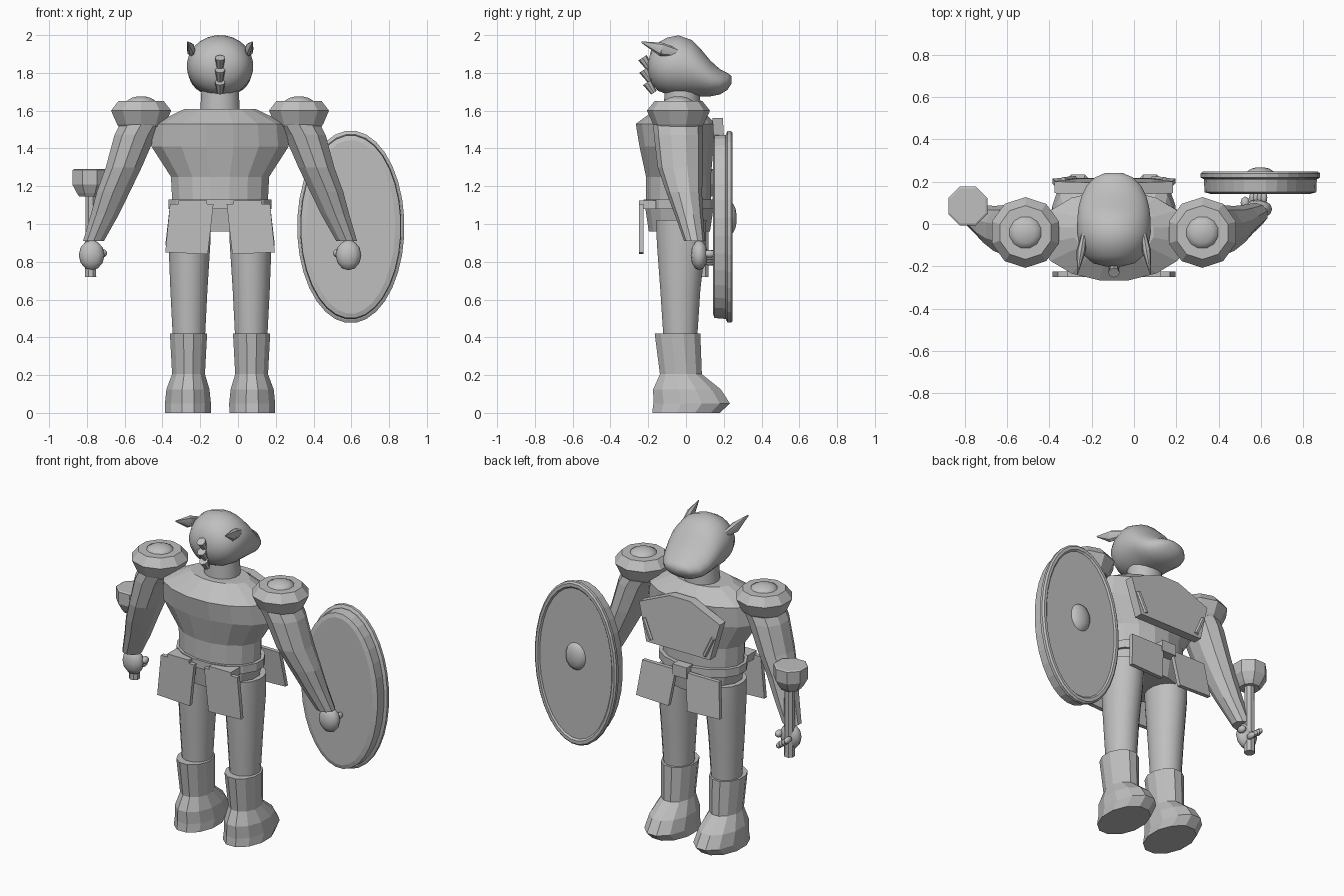
import bpy, bmesh, math
from mathutils import Vector, Matrix

if "Cube" in bpy.data.objects:
    bpy.data.objects.remove(bpy.data.objects["Cube"])

CX = -0.095  # body centre line
grey = bpy.data.materials.new("plain grey")
grey.diffuse_color = (0.52, 0.52, 0.52, 1)
grey.use_nodes = True
grey.node_tree.nodes["Principled BSDF"].inputs["Base Color"].default_value = grey.diffuse_color


def finish(name, bm, smooth=None):
    bmesh.ops.remove_doubles(bm, verts=bm.verts, dist=1e-5)
    bmesh.ops.recalc_face_normals(bm, faces=bm.faces)
    me = bpy.data.meshes.new(name)
    bm.to_mesh(me)
    bm.free()
    me.materials.append(grey)
    ob = bpy.data.objects.new(name, me)
    bpy.context.collection.objects.link(ob)
    if smooth:
        bpy.ops.object.select_all(action='DESELECT')
        ob.select_set(True)
        bpy.context.view_layer.objects.active = ob
        bpy.ops.object.shade_smooth_by_angle(angle=math.radians(smooth))
    return ob


def loft(name, rings, n=12, axis='Z', smooth=None):
    """Ellipse rings (a, b, height, ra, rb) skinned along z, or along y with (x, z, y, rx, rz)."""
    bm = bmesh.new()
    loops = []
    for a, b, h, ra, rb in rings:
        loop = []
        for i in range(n):
            t = 2 * math.pi * (i + 0.5) / n
            p, q = a + ra * math.cos(t), b + rb * math.sin(t)
            loop.append(bm.verts.new((p, q, h) if axis == 'Z' else (p, h, q)))
        loops.append(loop)
    for l0, l1 in zip(loops, loops[1:]):
        for i in range(n):
            j = (i + 1) % n
            bm.faces.new((l0[i], l0[j], l1[j], l1[i]))
    bm.faces.new(loops[0])
    bm.faces.new(loops[-1])
    return finish(name, bm, smooth)


def slab(name, pts, y0, y1, lean=0.0):
    """Outline in x, z given thickness along y; lean shifts y per unit of height."""
    bm = bmesh.new()
    zt = max(z for x, z in pts)
    a = [bm.verts.new((x, y0 + lean * (zt - z), z)) for x, z in pts]
    b = [bm.verts.new((x, y1 + lean * (zt - z), z)) for x, z in pts]
    bm.faces.new(a)
    bm.faces.new(b)
    for i in range(len(pts)):
        j = (i + 1) % len(pts)
        bm.faces.new((a[i], a[j], b[j], b[i]))
    return finish(name, bm)


def ball(name, loc, size, seg=12):
    bm = bmesh.new()
    m = Matrix.Translation(loc) @ Matrix.Diagonal((*size, 1))
    bmesh.ops.create_uvsphere(bm, u_segments=seg, v_segments=max(6, seg // 2), radius=1, matrix=m)
    return finish(name, bm, 60)


def spike(name, p0, p1, r0, r1, n=8, flat=1.0):
    p0, p1 = Vector(p0), Vector(p1)
    d = p1 - p0
    m = Matrix.Translation((p0 + p1) / 2) @ d.to_track_quat('Z', 'Y').to_matrix().to_4x4()
    bm = bmesh.new()
    bmesh.ops.create_cone(bm, cap_ends=True, segments=n, radius1=r0, radius2=r1,
                          depth=d.length, matrix=m @ Matrix.Diagonal((flat, 1, 1, 1)))
    return finish(name, bm, 40)


# Torso, belt and hips
loft("torso", [(CX, -.04, 1.06, .255, .175), (CX, -.04, 1.25, .265, .175), (CX, -.05, 1.41, .37, .20),
               (CX, -.055, 1.53, .36, .215), (CX, -.04, 1.61, .19, .12)], 16)
loft("hips", [(CX, -.035, .96, .235, .165), (CX, -.035, 1.09, .265, .185)], 16)
loft("belt", [(CX, -.035, 1.08, .278, .195), (CX, -.035, 1.13, .278, .195)], 16)
slab("belt_buckle", [(CX - .05, 1.07), (CX + .05, 1.07), (CX + .05, 1.14), (CX - .05, 1.14)], .14, .20)
loft("neck", [(CX, -.02, 1.58, .108, .1), (CX, -.02, 1.72, .1, .095)], 16, smooth=40)

# Head with a long snout towards +y
head = [(-.2, 1.80, 1.86, .04), (-.185, 1.75, 1.92, .10), (-.15, 1.705, 1.96, .14), (-.10, 1.685, 1.988, .165),
        (-.04, 1.675, 2.0, .176), (.03, 1.675, 1.975, .174), (.08, 1.675, 1.925, .168), (.13, 1.675, 1.865, .155),
        (.18, 1.685, 1.82, .13), (.22, 1.71, 1.80, .09), (.242, 1.745, 1.782, .04)]
loft("head", [(CX, (a + b) / 2, y, r, (b - a) / 2) for y, a, b, r in head], 24, 'Y', 60)

# Braid of three beads down the back of the head
for i, (y, z) in enumerate([(-.205, 1.85), (-.2, 1.785), (-.18, 1.72)]):
    spike(f"braid_bead_{i}", (CX, y + .01, z - .025), (CX, y - .025, z + .03), .017, .027, 8)

# Chest plate
slab("chest_plate", [(CX - .22, 1.24), (CX + .22, 1.24), (CX + .28, 1.47), (CX + .07, 1.56),
                     (CX - .07, 1.56), (CX - .28, 1.47)], .14, .195, .06)

for s, side in ((-1, "left"), (1, "right")):
    def X(v):
        return CX + s * v

    # Ear: wide in the middle, pointing backwards
    spike(f"{side}_ear_root", (X(.14), -.04, 1.905), (X(.155), -.13, 1.925), .02, .036, 8, .6)
    spike(f"{side}_ear_tip", (X(.155), -.13, 1.925), (X(.172), -.235, 1.963), .036, .004, 8, .6)

    # Shoulder pad
    loft(f"{side}_shoulder_pad", [(X(.418), -.04, z, r, r) for z, r in
                                  ((1.515, .125), (1.53, .135), (1.6, .167), (1.65, .127))], 10)
    loft(f"{side}_shoulder_knob", [(X(.418), -.04, z, r, r) for z, r in
                                   ((1.64, .08), (1.655, .075), (1.668, .05), (1.676, .02))], 12, smooth=60)

    # Arm and hand
    loft(f"{side}_arm", [(X(.40), -.045, 1.56, .12, .13), (X(.45), -.04, 1.47, .115, .13),
                         (X(.51), -.03, 1.3, .1, .12), (X(.565), -.01, 1.17, .092, .095),
                         (X(.61), .015, 1.05, .078, .075), (X(.67), .045, .91, .058, .055)], 10)
    ball(f"{side}_hand", (X(.68), .07, .835), (.068, .045, .08))
    ball(f"{side}_thumb", (X(.62), .10, .845), (.022, .03, .022), 8)
    for k in range(4):
        ball(f"{side}_finger_{k}", (X(.655 + .018 * k), .125 if s > 0 else .14, .80 + .014 * k),
             (.016, .035, .02), 8)

    # Skirt panels, back and front
    panel = [(X(.035), 1.105), (X(.265), 1.105), (X(.29), .85), (X(.065), .84)]
    slab(f"{side}_back_panel", panel, -.25, -.225)
    slab(f"{side}_front_panel", [(x, 1.1 - (1.1 - z) * .85) for x, z in panel], .165, .19, .12)
    slab(f"{side}_back_panel_hanger", [(X(.07), 1.08), (X(.22), 1.08), (X(.22), 1.125), (X(.07), 1.125)],
         -.25, -.16)

    # Chest plate clasp
    spike(f"{side}_plate_clasp", (X(.185), .215, 1.26), (X(.24), .21, 1.38), .013, .013, 6)

    # Leg
    loft(f"{side}_leg", [(X(.16), -.025, 1.02, .115, .135), (X(.162), -.025, .9, .113, .132),
                         (X(.165), -.03, .65, .1, .108), (X(.165), -.03, .38, .086, .09)], 16, smooth=40)
    # Boot
    loft(f"{side}_boot", [(X(.17), 0, 0, .125, .185), (X(.17), .03, .05, .126, .21),
                          (X(.17), .005, .125, .118, .185), (X(.167), -.027, .205, .09, .115),
                          (X(.167), -.045, .42, .102, .125)], 12)

# Mace in the left hand
loft("mace_handle", [(-.78, .09, .72, .032, .032), (-.78, .09, 1.18, .03, .03)], 8)
loft("mace_head", [(-.785, .085, z, r, r) for z, r in
                   ((1.145, .06), (1.165, .075), (1.21, .1), (1.285, .1), (1.29, .09))], 8)

# Oval shield: back layer, raised rim with recessed face, boss
SX, SZ = .597, .985
loft("shield_back", [(SX, SZ, y, rx, rz) for y, rx, rz in
                     ((.142, .235, .46), (.15, .265, .485), (.21, .268, .49), (.222, .255, .475))], 32, 'Y')
loft("shield_rim", [(SX, SZ, y, rx, rz) for y, rx, rz in
                    ((.212, .27, .495), (.22, .284, .51), (.238, .284, .51), (.247, .274, .50),
                     (.247, .258, .48), (.238, .25, .47))], 32, 'Y')
loft("shield_boss", [(SX, SZ + .045, y, r, r * 1.25) for y, r in
                     ((.235, .07), (.25, .062), (.262, .042), (.268, .015))], 16, 'Y', 60)
